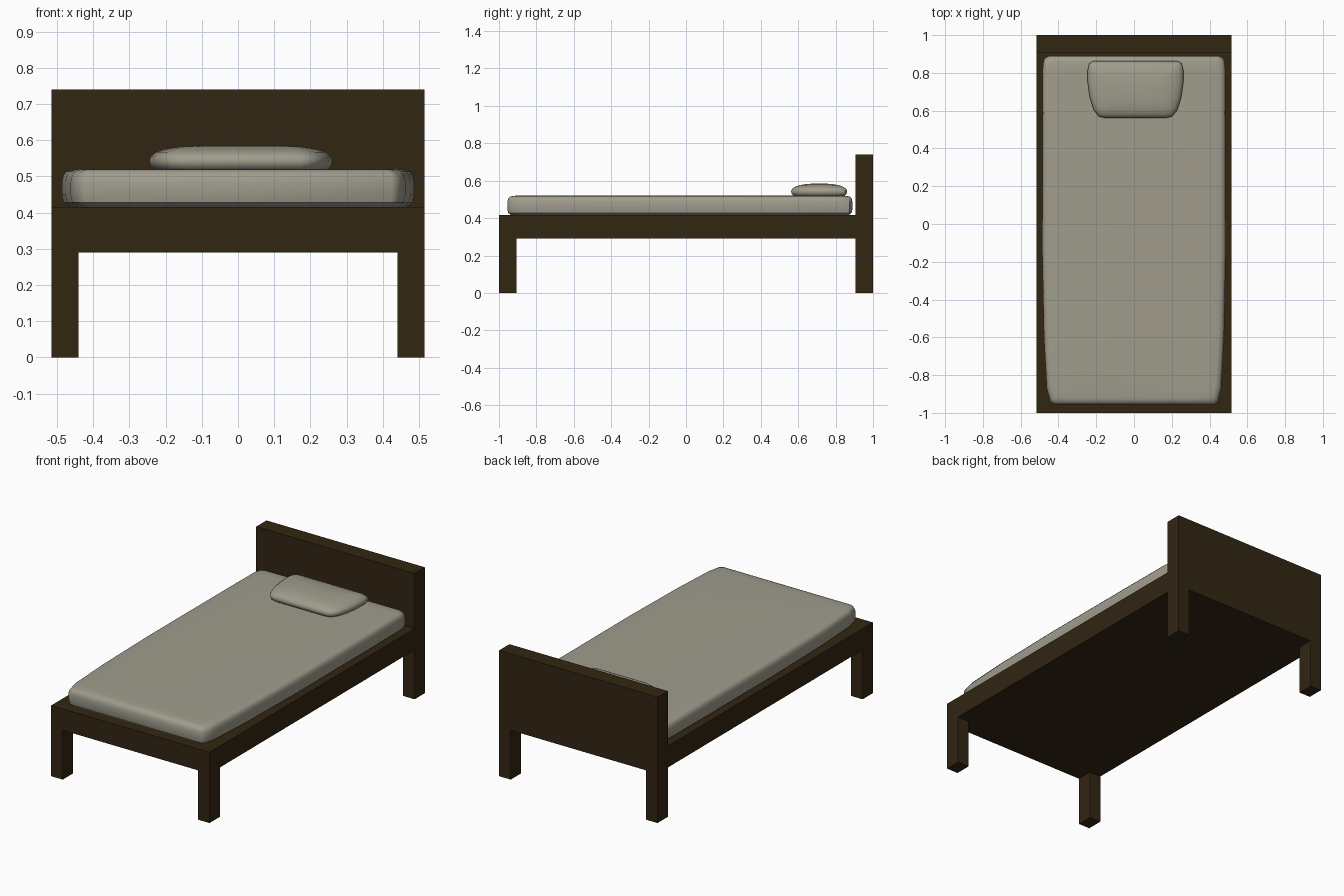
import bpy
import bmesh
import math

cube = bpy.data.objects.get("Cube")
if cube:
    bpy.data.objects.remove(cube, do_unlink=True)


def material(name, colour):
    m = bpy.data.materials.new(name)
    m.use_nodes = True
    m.diffuse_color = colour
    m.node_tree.nodes["Principled BSDF"].inputs["Base Color"].default_value = colour
    return m


wood = material("dark wood", (0.032, 0.019, 0.006, 1))
linen = material("pale linen", (0.35, 0.335, 0.265, 1))


def finish(name, bm, mat):
    bmesh.ops.recalc_face_normals(bm, faces=bm.faces)
    mesh = bpy.data.meshes.new(name)
    bm.to_mesh(mesh)
    bm.free()
    mesh.materials.append(mat)
    obj = bpy.data.objects.new(name, mesh)
    bpy.context.collection.objects.link(obj)
    return obj


def box(name, low, high):
    bm = bmesh.new()
    bmesh.ops.create_cube(bm, size=1)
    for v in bm.verts:
        v.co = [a + (c + 0.5) * (b - a) for a, b, c in zip(low, high, v.co)]
    return finish(name, bm, wood)


def cushion(name, half, layers, centre_x):
    """Stack inset copies of a mirrored outline; layers are (height, inset)."""
    outline = half + [(-x, y) for x, y in reversed(half)]
    front, back = half[0][1], half[-1][1]
    mid, depth = (front + back) / 2, (back - front) / 2
    width = max(x for x, y in half)
    bm = bmesh.new()
    rings = []
    for z, inset in layers:
        sx, sy = 1 - inset / width, 1 - inset / depth
        rings.append([bm.verts.new((centre_x + x * sx, mid + (y - mid) * sy, z))
                      for x, y in outline])
    count = len(outline)
    for a, b in zip(rings, rings[1:]):
        for i in range(count):
            j = (i + 1) % count
            bm.faces.new((a[i], a[j], b[j], b[i]))
    bm.faces.new(rings[0])
    bm.faces.new(rings[-1])
    obj = finish(name, bm, linen)
    bpy.ops.object.select_all(action="DESELECT")
    obj.select_set(True)
    bpy.context.view_layer.objects.active = obj
    bpy.ops.object.shade_smooth_by_angle(angle=math.radians(40))
    return obj


# Frame
W, RAIL, DECK, BOARD = 0.515, 0.29, 0.416, 0.905
box("bed_base", (-W, -1, RAIL), (W, BOARD, DECK))
box("headboard", (-W, BOARD, RAIL), (W, 1, 0.74))
for side, s in (("left", 1), ("right", -1)):
    xs = sorted((s * W, s * 0.44))
    for end, y in (("front", -1), ("back", BOARD)):
        box(f"{end}_{side}_leg", (xs[0], y, 0), (xs[1], y + 0.095, RAIL))

# Mattress, slightly narrower towards the foot
cushion("mattress",
        [(0.425, -0.955), (0.445, -0.94), (0.462, -0.87), (0.477, -0.6),
         (0.486, -0.15), (0.485, 0.5), (0.483, 0.84), (0.475, 0.875), (0.45, 0.89)],
        [(DECK, 0.02), (0.428, 0.004), (0.45, 0), (0.485, 0),
         (0.503, 0.004), (0.514, 0.012), (0.519, 0.03), (0.521, 0.07)], 0)

# Pillow, with rounder corners at the front and a domed top
cushion("pillow",
        [(0.165, 0.562), (0.195, 0.57), (0.222, 0.605), (0.242, 0.67),
         (0.253, 0.75), (0.253, 0.815), (0.245, 0.85), (0.225, 0.862)],
        [(0.515, 0.02), (0.528, 0.004), (0.542, 0), (0.555, 0.004),
         (0.567, 0.02), (0.576, 0.045), (0.582, 0.08), (0.585, 0.12)], 0.008)
